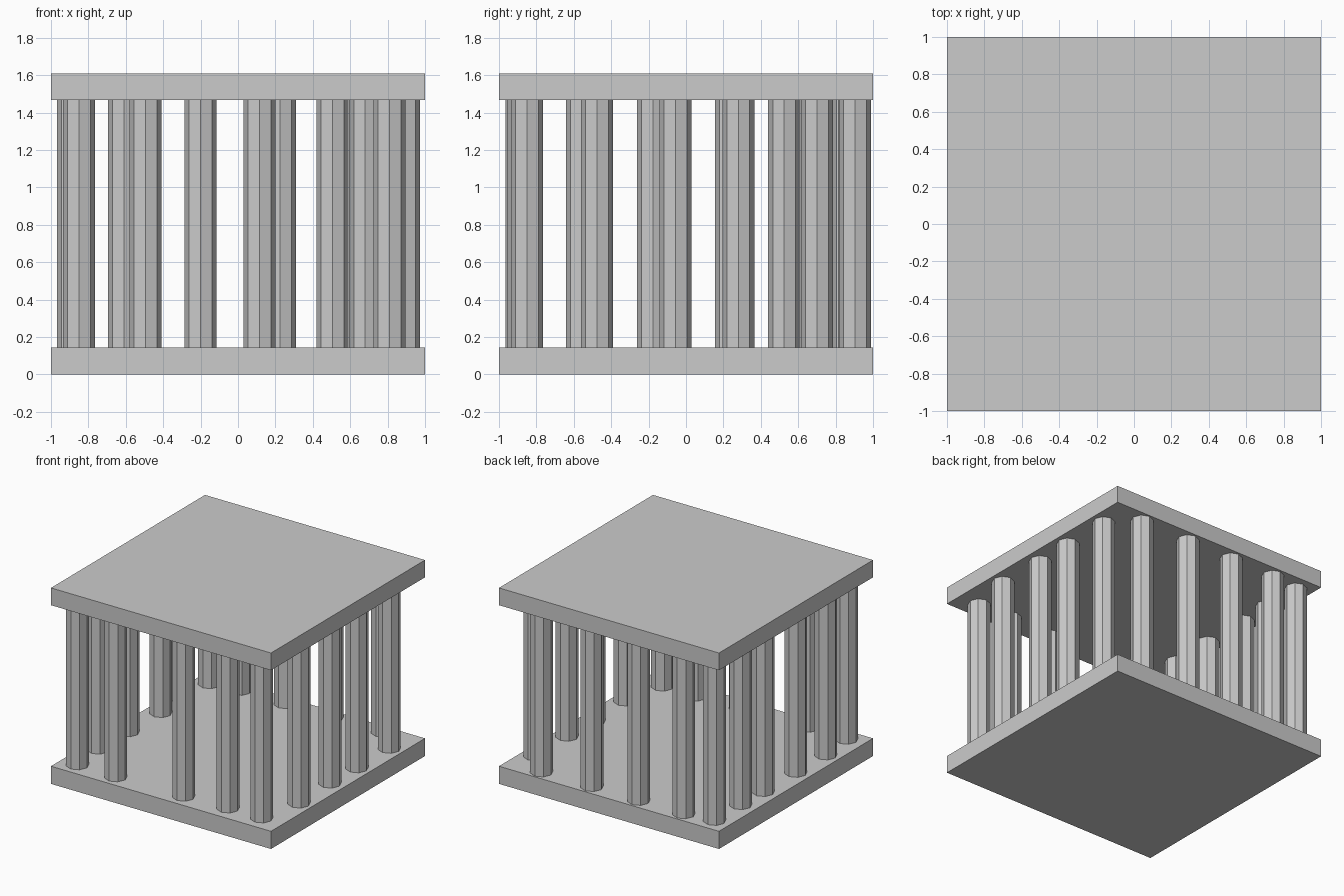
import bpy
import bmesh
import math
from mathutils import Matrix

if "Cube" in bpy.data.objects:
    bpy.data.objects.remove(bpy.data.objects["Cube"])

SLAB = 0.145      # slab thickness
TOP = 1.61        # overall height
RADIUS = 0.086    # column radius (corner to axis)

grey = bpy.data.materials.new("stone grey")
grey.diffuse_color = (0.6, 0.6, 0.6, 1.0)
grey.use_nodes = True
grey.node_tree.nodes["Principled BSDF"].inputs["Base Color"].default_value = grey.diffuse_color


def add_object(name, bm):
    mesh = bpy.data.meshes.new(name)
    bm.to_mesh(mesh)
    bm.free()
    mesh.materials.append(grey)
    obj = bpy.data.objects.new(name, mesh)
    bpy.context.collection.objects.link(obj)


def slab(name, z0, z1):
    bm = bmesh.new()
    m = Matrix.Translation((0, 0, (z0 + z1) / 2)) @ Matrix.Diagonal((2, 2, z1 - z0, 1))
    bmesh.ops.create_cube(bm, size=1, matrix=m)
    add_object(name, bm)


def column(name, x, y):
    # eight-sided shaft with corners on the x and y axes
    bm = bmesh.new()
    z0, z1 = SLAB, TOP - SLAB + 0.003
    ring = [bm.verts.new((x + RADIUS * math.cos(i * math.pi / 4),
                          y + RADIUS * math.sin(i * math.pi / 4), z0)) for i in range(8)]
    base = bm.faces.new(ring)
    ext = bmesh.ops.extrude_face_region(bm, geom=[base])
    top = [v for v in ext["geom"] if isinstance(v, bmesh.types.BMVert)]
    bmesh.ops.translate(bm, verts=top, vec=(0, 0, z1 - z0))
    bmesh.ops.recalc_face_normals(bm, faces=bm.faces)
    add_object(name, bm)


# floor and roof slabs
slab("floor_slab", 0, SLAB)
slab("roof_slab", 1.468, TOP)

# unevenly spaced columns along each side
sides = {
    "front_column": [(-0.85, -0.87), (-0.495, -0.88), (0.115, -0.87), (0.505, -0.85), (0.81, -0.85)],
    "right_column": [(0.888, -0.476), (0.875, -0.056), (0.885, 0.28), (0.885, 0.70)],
    "back_column": [(0.68, 0.904), (0.225, 0.90), (-0.20, 0.90), (-0.61, 0.90), (-0.865, 0.865)],
    "left_column": [(-0.865, 0.525), (-0.87, 0.24), (-0.875, -0.176), (-0.882, -0.556)],
}
for name, spots in sides.items():
    for i, (x, y) in enumerate(spots, 1):
        column(f"{name}_{i}", x, y)
